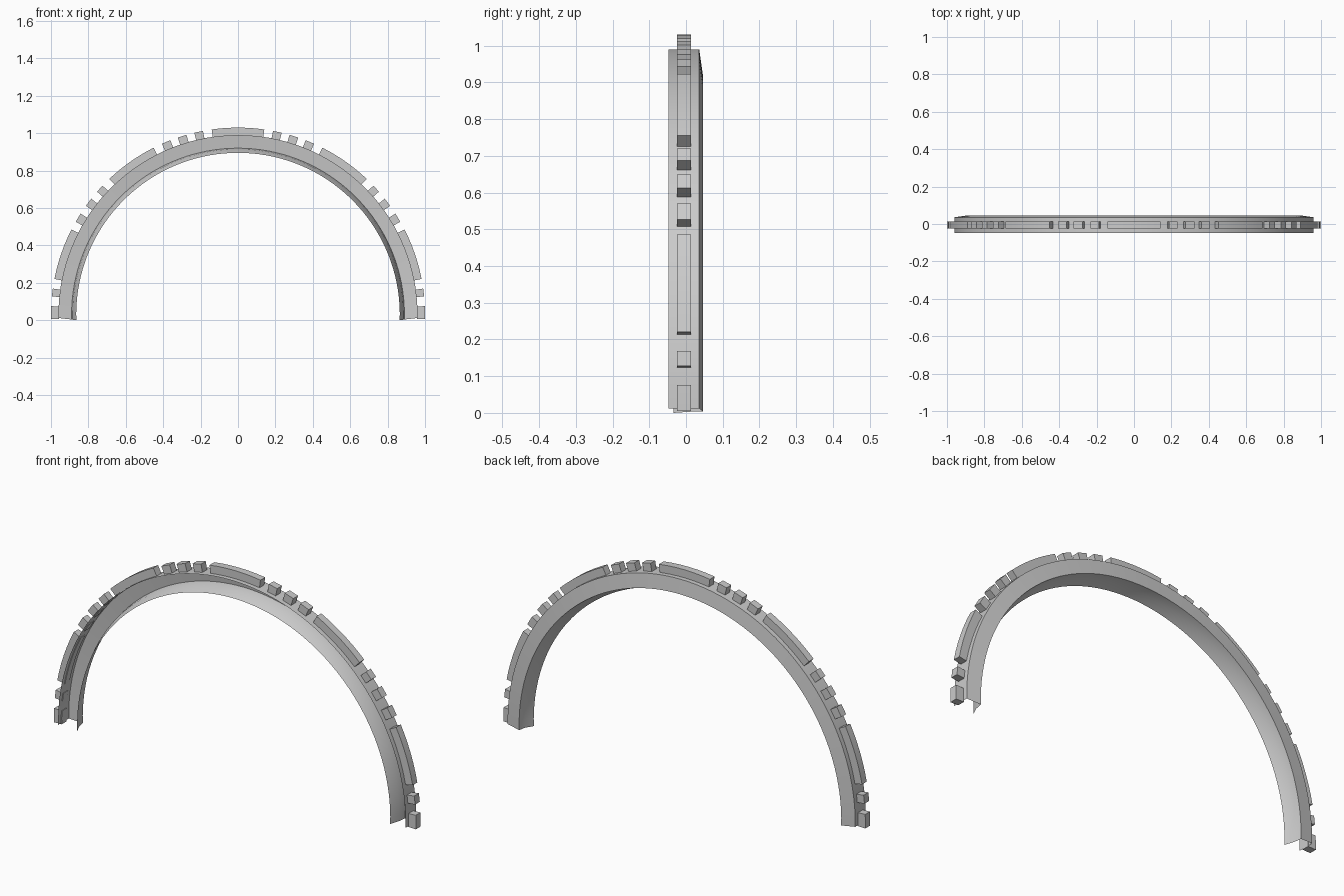
import bpy, bmesh
from math import sin, cos, asin, radians, pi

if "Cube" in bpy.data.objects:
    bpy.data.objects.remove(bpy.data.objects["Cube"])

CZ = 0.03  # height of the arc centre


def point(r, y, a):
    """a is measured from vertical, positive towards +x"""
    return (r * sin(a), y, CZ + r * cos(a))


def finish(name, bm):
    me = bpy.data.meshes.new(name)
    bm.to_mesh(me)
    bm.free()
    ob = bpy.data.objects.new(name, me)
    bpy.context.collection.objects.link(ob)
    bpy.ops.object.select_all(action='DESELECT')
    ob.select_set(True)
    bpy.context.view_layer.objects.active = ob
    bpy.ops.object.shade_smooth_by_angle(angle=radians(20))
    return ob


# Arched rim: open channel section (radius, y, height of its foot)
profile = [(0.96, -0.048, 0.012), (0.96, 0.036, 0.012), (0.89, 0.046, 0.004),
           (0.884, 0.008, 0.003), (0.865, -0.034, 0.0)]
N = 72
bm = bmesh.new()
rows = []
for r, y, foot in profile:
    end = pi / 2 + asin((CZ - foot) / r)
    rows.append([bm.verts.new(point(r, y, end * (2 * i / N - 1))) for i in range(N + 1)])
for lo, hi in zip(rows, rows[1:]):
    for i in range(N):
        bm.faces.new((lo[i], lo[i + 1], hi[i + 1], hi[i]))
finish("arch_rim", bm)


# Raised teeth: curved blocks around the outside of the rim
def tooth(bm, a0, a1):
    n = max(1, round((a1 - a0) / 2.5))
    rings = []
    for i in range(n + 1):
        a = radians(a0 + (a1 - a0) * i / n)
        rings.append([bm.verts.new(point(r, y, a)) for r, y in
                      ((0.957, -0.024), (1.0, -0.024), (1.0, 0.013), (0.957, 0.013))])
    for p, q in zip(rings, rings[1:]):
        for k in range(4):
            m = (k + 1) % 4
            bm.faces.new((p[k], p[m], q[m], q[k]))
    bm.faces.new(rings[0][::-1])
    bm.faces.new(rings[-1])


spans = [(10.8, 13.5), (16.0, 18.8), (21.2, 24.0), (26.8, 43.5), (46.4, 48.9),
         (51.7, 54.4), (57.3, 60.2), (62.9, 79.0), (82.0, 84.4), (87.4, 91.4)]
bm = bmesh.new()
tooth(bm, -8.1, 8.1)
for a0, a1 in spans:
    tooth(bm, a0, a1)
    tooth(bm, -a1, -a0)
bmesh.ops.recalc_face_normals(bm, faces=bm.faces[:])
finish("rim_teeth", bm)
